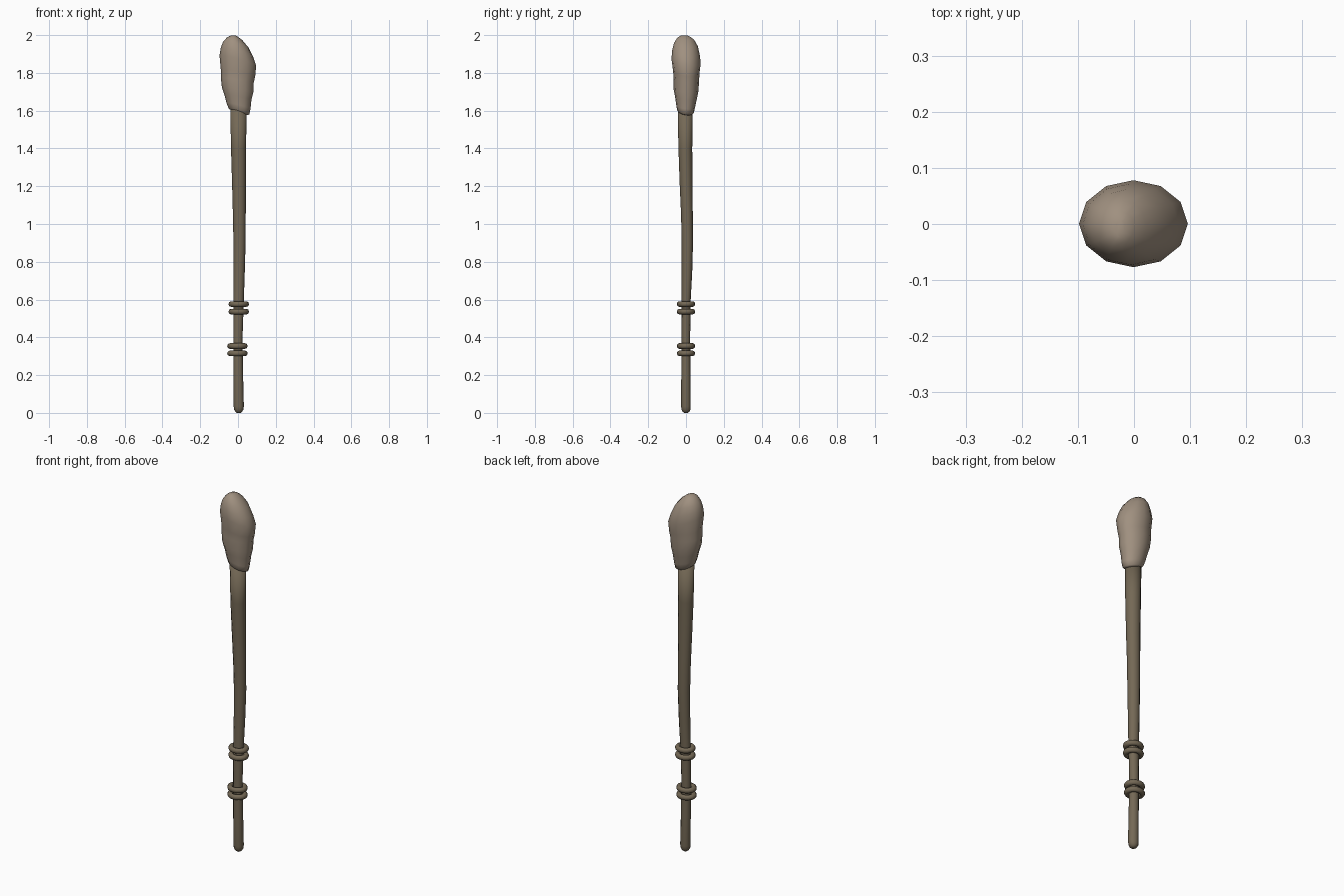
import bpy, bmesh, math

def material(name, rgb):
    m = bpy.data.materials.new(name)
    m.diffuse_color = (*rgb, 1)
    return m

STONE = material("pale_stone", (0.35, 0.28, 0.215))
WOOD = material("dark_wood", (0.175, 0.14, 0.092))
CORD = material("brown_cord", (0.175, 0.14, 0.092))

def finish(bm, name, mat):
    bmesh.ops.recalc_face_normals(bm, faces=bm.faces)
    for f in bm.faces:
        f.smooth = True
    me = bpy.data.meshes.new(name)
    bm.to_mesh(me)
    bm.free()
    me.materials.append(mat)
    ob = bpy.data.objects.new(name, me)
    bpy.context.collection.objects.link(ob)
    return ob

def loft(name, sections, sides, mat):
    """Sections: (z, xmin, xmax, ymin, ymax, slope in x); ends are capped."""
    bm = bmesh.new()
    rings = []
    for z, x0, x1, y0, y1, slope in sections:
        ring = []
        for i in range(sides):
            a = 2 * math.pi * i / sides
            dx = math.cos(a) * (x1 - x0) / 2
            dy = math.sin(a) * (y1 - y0) / 2
            ring.append(bm.verts.new(((x0 + x1) / 2 + dx, (y0 + y1) / 2 + dy,
                                      z + slope * (dx + 0.5 * dy))))
        rings.append(ring)
    for a, b in zip(rings, rings[1:]):
        for i in range(sides):
            j = (i + 1) % sides
            bm.faces.new((a[i], a[j], b[j], b[i]))
    bm.faces.new(rings[0][::-1])
    bm.faces.new(rings[-1])
    return finish(bm, name, mat)

# Gently bent shaft with a rounded foot, widening to the head
loft("shaft", [
    (0.000, -0.006, 0.014, -0.010, 0.010, 0),
    (0.006, -0.014, 0.022, -0.018, 0.018, 0),
    (0.018, -0.021, 0.029, -0.024, 0.024, 0),
    (0.035, -0.023, 0.031, -0.026, 0.025, 0),
    (0.20, -0.024, 0.027, -0.025, 0.024, 0),
    (0.40, -0.025, 0.024, -0.023, 0.022, 0),
    (0.60, -0.025, 0.031, -0.023, 0.025, 0),
    (0.75, -0.024, 0.036, -0.023, 0.033, 0),
    (0.90, -0.024, 0.040, -0.023, 0.037, 0),
    (1.05, -0.027, 0.041, -0.026, 0.036, 0),
    (1.20, -0.031, 0.042, -0.033, 0.034, 0),
    (1.40, -0.037, 0.043, -0.040, 0.033, 0),
    (1.62, -0.041, 0.045, -0.044, 0.035, 0)], 12, WOOD)

# Lumpy swollen head, slanted at its lower edge
loft("head", [
    (1.588, -0.035, 0.044, -0.038, 0.034, -0.30),
    (1.596, -0.050, 0.060, -0.047, 0.042, -0.30),
    (1.625, -0.061, 0.066, -0.052, 0.048, -0.25),
    (1.67, -0.072, 0.071, -0.058, 0.058, -0.20),
    (1.71, -0.085, 0.081, -0.066, 0.066, -0.15),
    (1.76, -0.091, 0.083, -0.065, 0.069, -0.15),
    (1.80, -0.091, 0.091, -0.068, 0.071, -0.20),
    (1.865, -0.098, 0.096, -0.077, 0.078, -0.28),
    (1.91, -0.091, 0.080, -0.073, 0.072, -0.28),
    (1.95, -0.079, 0.055, -0.064, 0.062, -0.22),
    (1.98, -0.060, 0.022, -0.048, 0.042, -0.15),
    (1.993, -0.045, 0.000, -0.034, 0.022, -0.10),
    (1.999, -0.032, -0.015, -0.024, 0.006, 0)], 12, STONE)

# Two pairs of cord rings on the grip
for k, (x, z, r) in enumerate([(0.004, 0.576, 0.040), (0.004, 0.536, 0.040),
                               (-0.003, 0.354, 0.040), (-0.003, 0.315, 0.040)]):
    bpy.ops.mesh.primitive_torus_add(location=(x, 0, z), major_radius=r, minor_radius=0.015,
                                     major_segments=16, minor_segments=8)
    ring = bpy.context.object
    ring.name = f"grip_ring_{k + 1}"
    ring.scale = (0.99, 0.89, 1)
    ring.data.materials.append(CORD)
    bpy.ops.object.shade_smooth()
